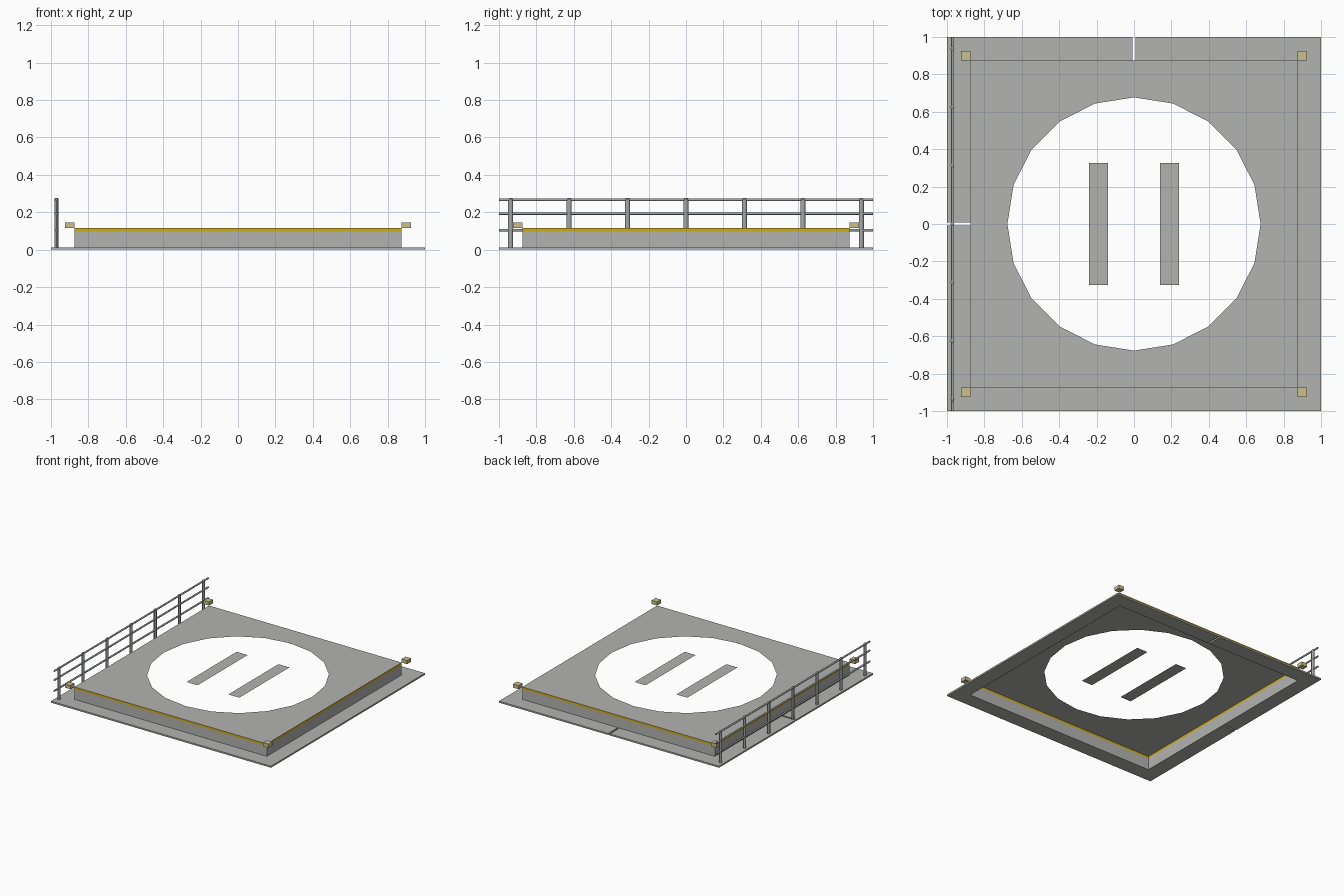
import bpy, bmesh, math
from mathutils import Matrix, Vector

cube = bpy.data.objects.get("Cube")
if cube:
    bpy.data.objects.remove(cube, do_unlink=True)


def material(name, rgb):
    m = bpy.data.materials.new(name)
    m.use_nodes = True
    m.diffuse_color = (*rgb, 1)
    m.node_tree.nodes["Principled BSDF"].inputs["Base Color"].default_value = (*rgb, 1)
    return m


CONCRETE = material("concrete grey", (0.45, 0.45, 0.44))
YELLOW = material("edge yellow", (0.62, 0.42, 0.01))
STEEL = material("rail grey", (0.38, 0.39, 0.39))
LAMP = material("lamp cream", (0.60, 0.53, 0.27))

EDGE = 0.875      # half width of the raised deck
TOP = 0.115       # deck height
STRIPE = 0.097    # lower edge of the painted band
SLAB = 0.013      # apron thickness
GAP = 0.007       # half width of the drain gaps


def finish(name, bm, *mats):
    mesh = bpy.data.meshes.new(name)
    bm.to_mesh(mesh)
    bm.free()
    for m in mats:
        mesh.materials.append(m)
    obj = bpy.data.objects.new(name, mesh)
    bpy.context.collection.objects.link(obj)
    return obj


def box(bm, lo, hi):
    lo, hi = Vector(lo), Vector(hi)
    mat = Matrix.Translation((lo + hi) / 2) @ Matrix.Diagonal((*(hi - lo), 1))
    bmesh.ops.create_cube(bm, size=1, matrix=mat)


def loop(bm, points):
    verts = [bm.verts.new(p) for p in points]
    for a, b in zip(verts, verts[1:] + verts[:1]):
        bm.edges.new((a, b))
    return verts


def square(z):
    return [(x * EDGE, y * EDGE, z) for x, y in ((-1, -1), (1, -1), (1, 1), (-1, 1))]


# Ground apron: strips around the deck, split by gaps at the back and right
bm = bmesh.new()
box(bm, (-1, -1, 0), (1, -EDGE, SLAB))
box(bm, (EDGE, -EDGE, 0), (1, EDGE, SLAB))
for s in (-1, 1):
    xs, ys = sorted((s * GAP, s)), sorted((s * GAP, s * EDGE))
    box(bm, (xs[0], EDGE, 0), (xs[1], 1, SLAB))
    box(bm, (-1, ys[0], 0), (-EDGE, ys[1], SLAB))
finish("ground_apron", bm, CONCRETE)

# Skirt walls with a painted band along the top
bm = bmesh.new()
rings = [loop(bm, square(z)) for z in (0, STRIPE, TOP)]
for low, high in zip(rings, rings[1:]):
    for i in range(4):
        j = (i + 1) % 4
        bm.faces.new((low[i], low[j], high[j], high[i]))
for f in bm.faces:
    f.material_index = int(f.calc_center_median().z > STRIPE)
finish("deck_skirt", bm, CONCRETE, YELLOW)

# Deck sheet with a twenty-sided opening
bm = bmesh.new()
loop(bm, square(TOP))
loop(bm, [(0.677 * math.sin(a), 0.677 * math.cos(a), TOP)
          for a in (math.tau * i / 20 for i in range(20))])
bmesh.ops.triangle_fill(bm, use_beauty=True, edges=bm.edges[:], normal=(0, 0, 1))
for f in bm.faces:
    f.normal_update()
    if f.normal.z < 0:
        f.normal_flip()
finish("deck_sheet", bm, CONCRETE)

# Two parallel touchdown bars inside the opening
bm = bmesh.new()
for x in (-0.19, 0.19):
    bm.faces.new([bm.verts.new((x + dx * 0.05, dy * 0.325, TOP))
                  for dx, dy in ((-1, -1), (1, -1), (1, 1), (-1, 1))])
finish("touchdown_bars", bm, CONCRETE)

# Corner lamps
bm = bmesh.new()
for sx in (-1, 1):
    for sy in (-1, 1):
        c = Vector((sx * 0.9, sy * 0.9, 0.13))
        half = Vector((0.025, 0.025, 0.015))
        box(bm, c - half, c + half)
finish("corner_lamps", bm, LAMP)


def rod(bm, centre, radius, length, rotation, sides=8):
    bmesh.ops.create_cone(bm, cap_ends=True, segments=sides, radius1=radius,
                          radius2=radius, depth=length,
                          matrix=Matrix.Translation(centre) @ rotation)


# Railing along the right side
RAIL_X = -0.971
bm = bmesh.new()
flat = Matrix.Diagonal((0.8, 1, 1, 1))
for i in range(-3, 4):
    rod(bm, (RAIL_X, i * 0.3125, 0.136), 0.013, 0.272, flat)
    bmesh.ops.create_cone(bm, cap_ends=True, segments=8, radius1=0.013, radius2=0.008,
                          depth=0.005,
                          matrix=Matrix.Translation((RAIL_X, i * 0.3125, 0.2745)) @ flat)
finish("railing_posts", bm, STEEL)

bm = bmesh.new()
for z in (0.104, 0.193, 0.267):
    rod(bm, (RAIL_X, 0, z), 0.007, 2, Matrix.Rotation(math.pi / 2, 4, "X"))
finish("railing_bars", bm, STEEL)

# Smooth only the round metalwork
for name in ("railing_posts", "railing_bars"):
    bpy.ops.object.select_all(action="DESELECT")
    obj = bpy.data.objects[name]
    obj.select_set(True)
    bpy.context.view_layer.objects.active = obj
    bpy.ops.object.shade_smooth_by_angle(angle=math.radians(50))
